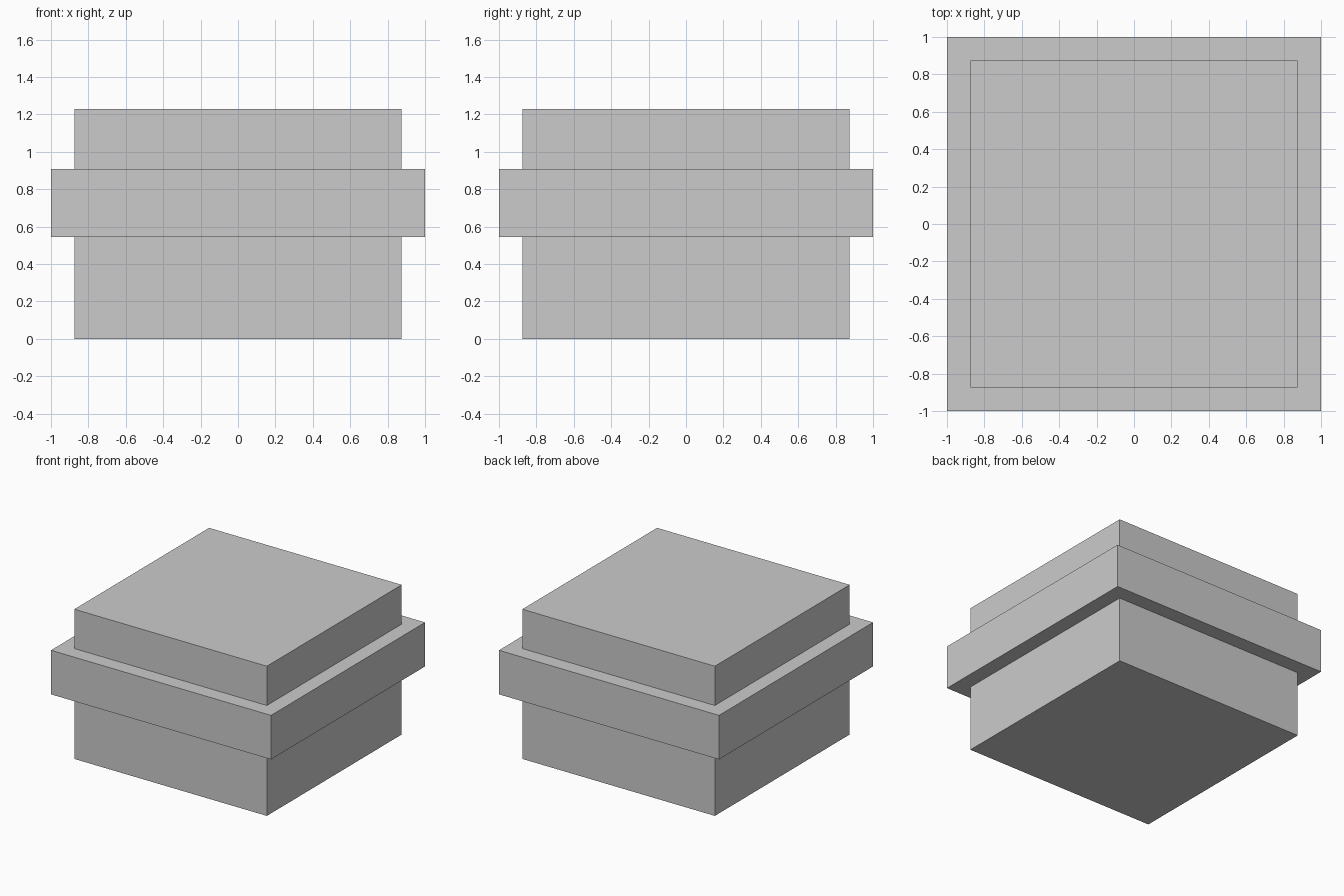
import bpy

if "Cube" in bpy.data.objects:
    bpy.data.objects.remove(bpy.data.objects["Cube"])


def box(name, half, z0, z1):
    """Square block centred on the z axis, spanning z0 to z1."""
    bpy.ops.mesh.primitive_cube_add(size=1, location=(0, 0, (z0 + z1) / 2))
    obj = bpy.context.object
    obj.name = name
    obj.scale = (2 * half, 2 * half, z1 - z0)
    bpy.ops.object.transform_apply(location=False, rotation=False, scale=True)
    return obj


# Main block, running the full height
box("body", 0.875, 0.0, 1.23)

# Wider collar wrapped around the block
box("collar", 1.0, 0.545, 0.907)
